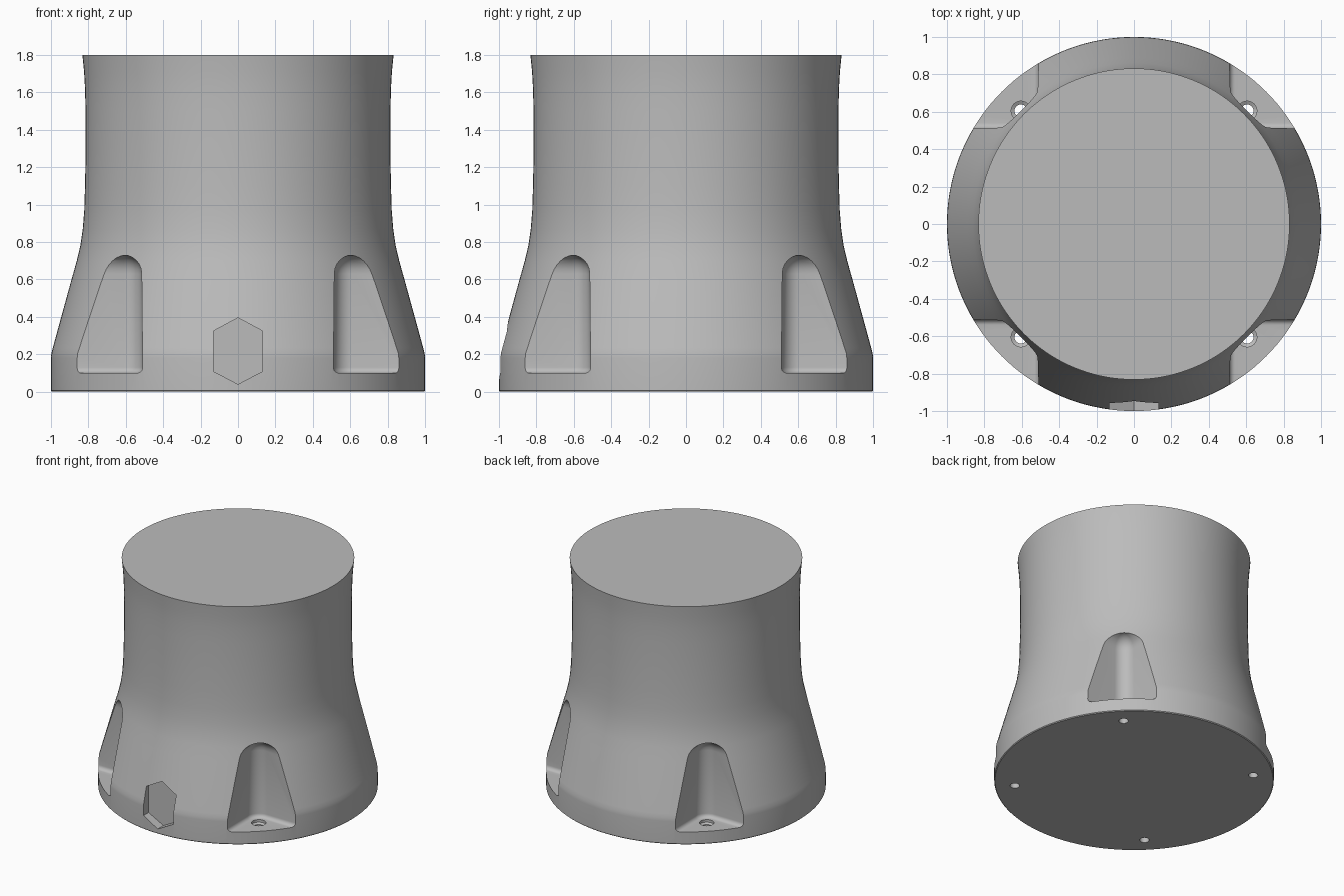
import bpy
import bmesh
from math import sin, cos, pi, radians

old = bpy.data.objects.get("Cube")
if old:
    bpy.data.objects.remove(old)

grey = bpy.data.materials.new("light_grey")
grey.use_nodes = True
grey.diffuse_color = (0.5, 0.5, 0.5, 1)
grey.node_tree.nodes["Principled BSDF"].inputs["Base Color"].default_value = (0.5, 0.5, 0.5, 1)


def loft(name, rings):
    """Closed solid through rings that have the same number of points."""
    bm = bmesh.new()
    loops = [[bm.verts.new(p) for p in ring] for ring in rings]
    n = len(loops[0])
    for a, b in zip(loops, loops[1:]):
        for i in range(n):
            j = (i + 1) % n
            bm.faces.new((a[i], a[j], b[j], b[i]))
    bm.faces.new(loops[0][::-1])
    bm.faces.new(loops[-1])
    bmesh.ops.recalc_face_normals(bm, faces=bm.faces)
    mesh = bpy.data.meshes.new(name)
    bm.to_mesh(mesh)
    bm.free()
    mesh.materials.append(grey)
    obj = bpy.data.objects.new(name, mesh)
    bpy.context.collection.objects.link(obj)
    return obj


def lathe(name, profile, steps, x=0, y=0):
    """Turned solid from (radius, height) pairs."""
    angles = [2 * pi * i / steps for i in range(steps)]
    return loft(name, [[(x + r * cos(a), y + r * sin(a), z) for a in angles]
                       for r, z in profile])


# Flared housing
body = lathe("base_housing", [
    (0.994, 0), (1, 0.006), (1, 0.18), (0.998, 0.205), (0.99, 0.235),
    (0.945, 0.4), (0.89, 0.6), (0.862, 0.7), (0.843, 0.78), (0.83, 0.87),
    (0.822, 0.97), (0.818, 1.1), (0.815, 1.25), (0.815, 1.5), (0.818, 1.62),
    (0.823, 1.71), (0.832, 1.8)], 144)


# Corner pocket: rounded inner corner, domed top and filleted floor
def pocket_ring(r, z, sx, sy):
    c, far = 0.61, 1.3
    arc = [pi + pi / 2 * i / 14 for i in range(15)]
    pts = [(c - r, far)] + [(c + r * cos(a), c + r * sin(a)) for a in arc]
    pts += [(far, c - r), (far, far)]
    return [(sx * x, sy * y, z) for x, y in pts]


def pocket(sx, sy):
    levels = []
    quarter = [radians(15 * i) for i in range(7)]
    for a in quarter:
        levels.append((0.07 + 0.03 * sin(a), 0.13 - 0.03 * cos(a)))
    for a in quarter:
        levels.append((0.094 * cos(a) + 0.001, 0.63 + 0.1 * sin(a)))
    return loft("pocket_cutter", [pocket_ring(r, z, sx, sy) for r, z in levels])


cutters = []
for sx in (-1, 1):
    for sy in (-1, 1):
        cutters.append(pocket(sx, sy))
        # Bolt hole with a counterbore
        cutters.append(lathe("bolt_hole_cutter", [
            (0.034, -0.1), (0.034, 0.07), (0.052, 0.08), (0.052, 0.2)],
            32, sx * 0.605, sy * 0.605))

# Tall hexagonal recess at the front
hexagon = [(0, 0.04), (0.13, 0.108), (0.13, 0.325),
           (0, 0.395), (-0.13, 0.325), (-0.13, 0.108)]
cutters.append(loft("hex_recess_cutter",
                    [[(x, y, z) for x, z in hexagon] for y in (-1.2, -0.93)]))

# Cut everything out of the housing
bpy.context.view_layer.objects.active = body
for cutter in cutters:
    cutter.hide_render = True
    mod = body.modifiers.new("cut", 'BOOLEAN')
    mod.operation = 'DIFFERENCE'
    mod.solver = 'EXACT'
    mod.object = cutter
    bpy.ops.object.modifier_apply(modifier=mod.name)
for cutter in cutters:
    bpy.data.objects.remove(cutter)

# Smooth shading with crisp edges
for obj in bpy.context.selected_objects:
    obj.select_set(False)
body.select_set(True)
bpy.ops.object.shade_smooth_by_angle(angle=radians(25))
